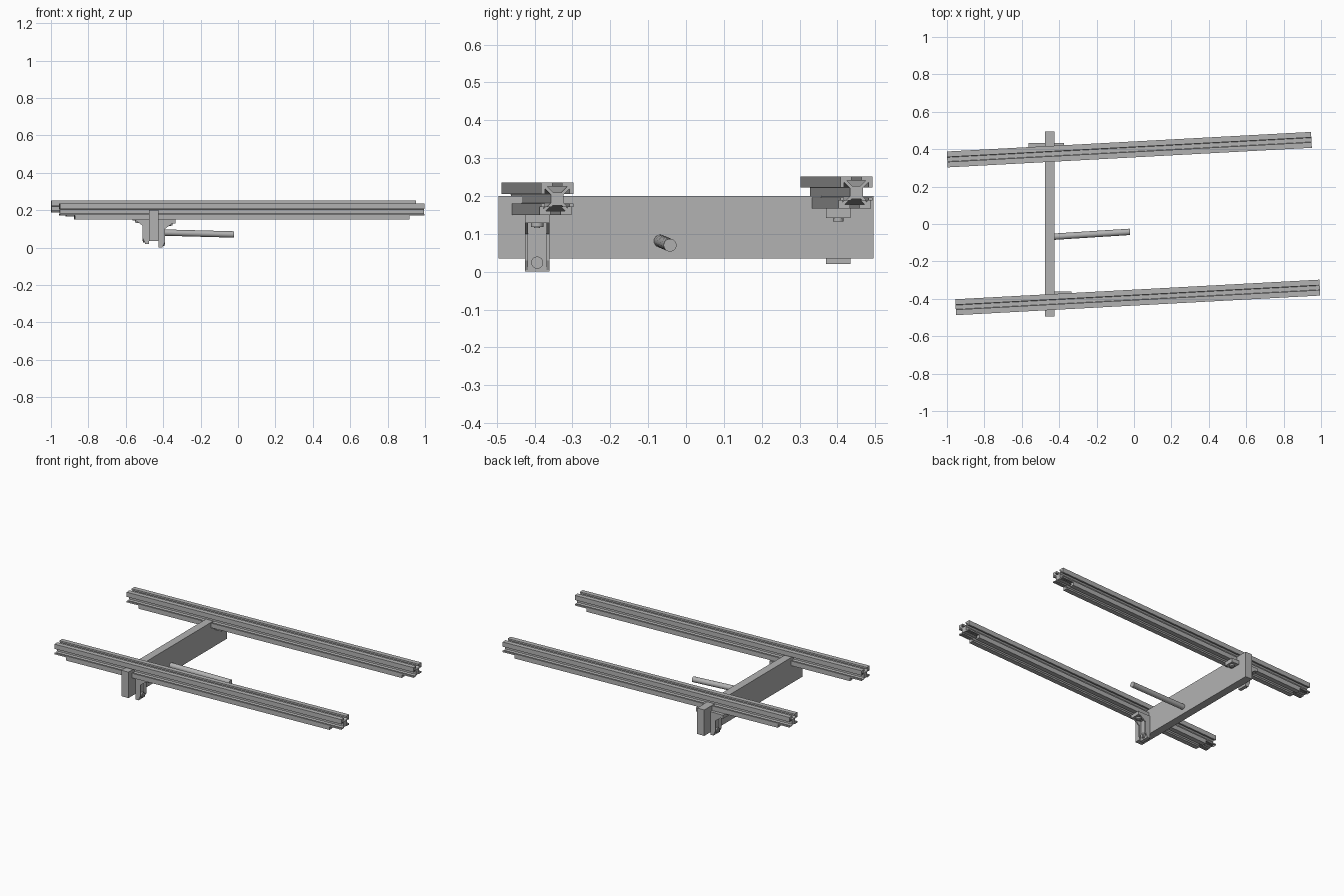
import bpy, bmesh, math
from mathutils import Vector, Matrix

cube = bpy.data.objects.get("Cube")
if cube:
    bpy.data.objects.remove(cube, do_unlink=True)

grey = bpy.data.materials.new("aluminium_grey")
grey.use_nodes = True
colour = (0.45, 0.45, 0.45, 1)
grey.diffuse_color = colour
grey.node_tree.nodes["Principled BSDF"].inputs["Base Color"].default_value = colour


def finish(name, bm):
    bmesh.ops.recalc_face_normals(bm, faces=bm.faces[:])
    mesh = bpy.data.meshes.new(name)
    bm.to_mesh(mesh)
    bm.free()
    mesh.materials.append(grey)
    obj = bpy.data.objects.new(name, mesh)
    bpy.context.collection.objects.link(obj)
    return obj


def prism(bm, points, offset):
    """Extrude a closed outline along an offset."""
    face = bm.faces.new([bm.verts.new(p) for p in points])
    grown = bmesh.ops.extrude_face_region(bm, geom=[face], use_keep_orig=True)["geom"]
    verts = [v for v in grown if isinstance(v, bmesh.types.BMVert)]
    bmesh.ops.translate(bm, verts=verts, vec=offset)


def box(name, x, y, z):
    bm = bmesh.new()
    outline = [(x[0], y[0], z[0]), (x[1], y[0], z[0]), (x[1], y[1], z[0]), (x[0], y[1], z[0])]
    prism(bm, outline, Vector((0, 0, z[1] - z[0])))
    return finish(name, bm)


def rod(name, start, end, radius, sides=24):
    start, end = Vector(start), Vector(end)
    axis = end - start
    bm = bmesh.new()
    place = Matrix.Translation((start + end) / 2) @ axis.to_track_quat("Z", "Y").to_matrix().to_4x4()
    bmesh.ops.create_cone(bm, cap_ends=True, segments=sides, radius1=radius,
                          radius2=radius, depth=axis.length, matrix=place)
    obj = finish(name, bm)
    for face in obj.data.polygons:
        face.use_smooth = len(face.vertices) == 4
    return obj


# Slotted rail section: one side's outline turned through four quarters
HALF = 0.0425
side = [(HALF, HALF), (0.013, HALF), (0.013, 0.032), (0.026, 0.032), (0.011, 0.017)]
side += [(-u, v) for u, v in reversed(side[1:])]
section = []
for quarter in range(4):
    turn = Matrix.Rotation(quarter * math.pi / 2, 2)
    section += [turn @ Vector(p) for p in side]


def rail(name, centre):
    half_length, setback = 0.975, 0.08
    stops = [-half_length, setback - half_length, half_length - setback, half_length]
    whole = bmesh.new()
    for i in range(3):
        bm = bmesh.new()
        prism(bm, [(stops[i], u, v) for u, v in section],
              Vector((stops[i + 1] - stops[i], 0, 0)))
        if i != 1:
            # The lower lips stop short of both ends
            bmesh.ops.bisect_plane(bm, geom=bm.verts[:] + bm.edges[:] + bm.faces[:],
                                   plane_co=(0, 0, -0.022), plane_no=(0, 0, -1), clear_outer=True)
            bmesh.ops.holes_fill(bm, edges=[e for e in bm.edges if e.is_boundary], sides=0)
        bmesh.ops.recalc_face_normals(bm, faces=bm.faces[:])
        part = bpy.data.meshes.new("rail_piece")
        bm.to_mesh(part)
        bm.free()
        whole.from_mesh(part)
        bpy.data.meshes.remove(part)
    obj = finish(name, whole)
    obj.location = centre
    obj.rotation_euler.z = math.radians(3.08)


rail("front_rail", (0.02, -0.3925, 0.1925))
rail("rear_rail", (-0.025, 0.3975, 0.2095))

# Cross beam and side rod
box("cross_beam", (-0.475, -0.425), (-0.495, 0.495), (0.035, 0.2))
rod("side_rod", (-0.43, -0.068, 0.081), (-0.022, -0.042, 0.07), 0.017)


def angle_bracket(name, y, top, bottom, face_x, direction):
    """Angle bracket below a rail, with side webs and two bolts."""
    def out(distance):
        return face_x + direction * distance
    low, high = y - 0.032, y + 0.032
    box(name + "_upright", (face_x, out(0.022)), (low, high), (bottom, top))
    box(name + "_flange", (face_x, out(0.09)), (low, high), (top - 0.022, top))
    for tag, edge in (("front", low), ("rear", high - 0.008)):
        bm = bmesh.new()
        prism(bm, [(out(0.02), edge, top - 0.02), (out(0.075), edge, top - 0.02),
                   (out(0.035), edge, top - 0.05), (out(0.035), edge, bottom + 0.03),
                   (out(0.02), edge, bottom)], Vector((0, 0.008, 0)))
        finish(name + "_" + tag + "_web", bm)
    for size, reach in ((0.016, 0.008), (0.008, 0.011)):
        rod(name + "_upright_bolt", (out(0.02), y, bottom + 0.024),
            (out(0.025 + reach), y, bottom + 0.024), size)
        rod(name + "_flange_bolt", (out(0.06), y, top - 0.02),
            (out(0.06), y, top - 0.024 - reach), size)


angle_bracket("front_bracket", -0.393, 0.15, 0.0, -0.425, 1)
angle_bracket("rear_bracket", 0.402, 0.167, 0.02, -0.475, -1)

# Small fixing plate on the other side of the rear joint
box("rear_fixing_plate", (-0.425, -0.375), (0.37, 0.434), (0.142, 0.167))
rod("rear_fixing_bolt", (-0.4, 0.402, 0.145), (-0.4, 0.402, 0.132), 0.014)
